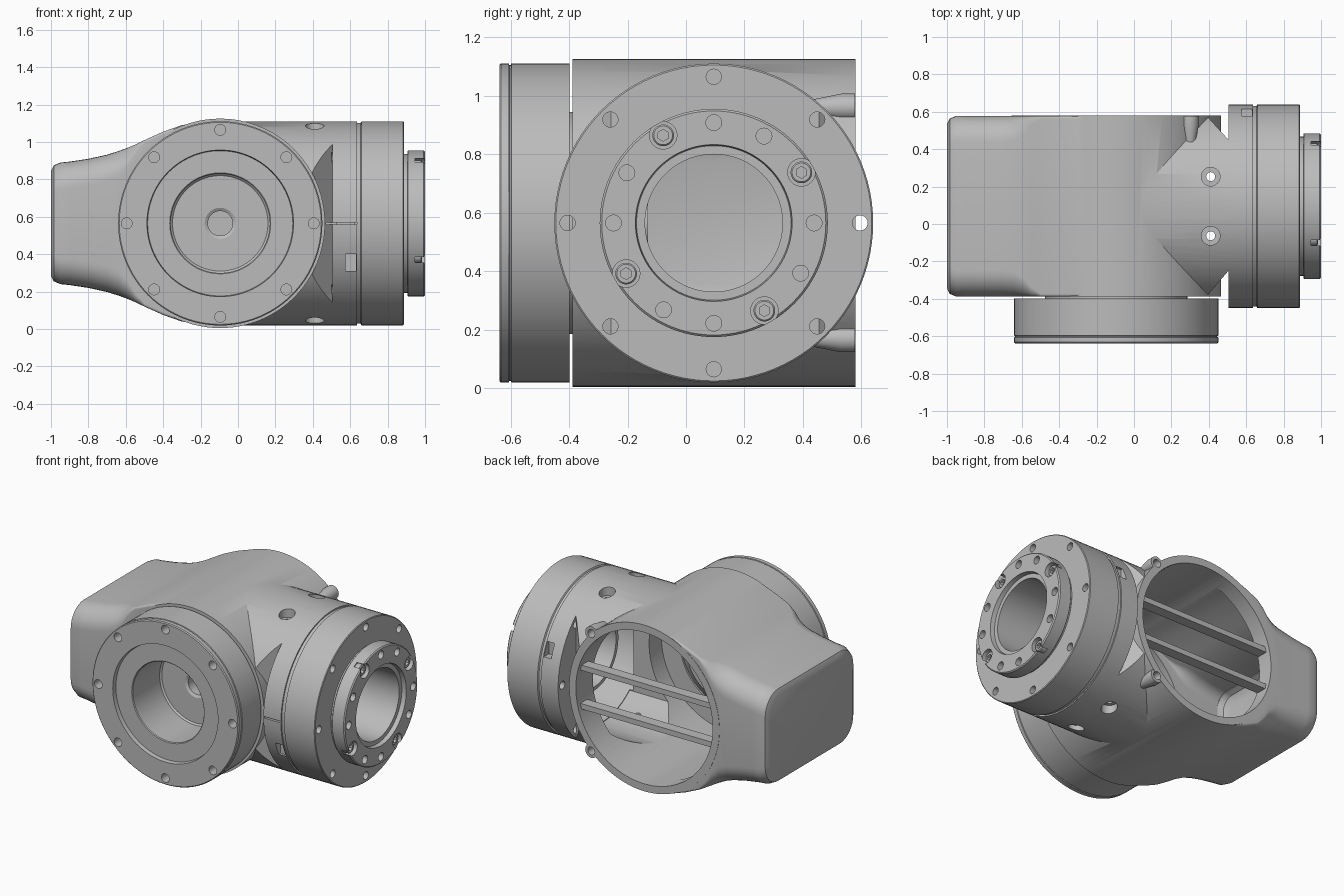
import bpy, bmesh, math
from mathutils import Vector, Matrix

if "Cube" in bpy.data.objects:
    bpy.data.objects.remove(bpy.data.objects["Cube"], do_unlink=True)

metal = bpy.data.materials.new("cast_grey")
metal.use_nodes = True
GREY = (0.5, 0.5, 0.5, 1)
metal.diffuse_color = GREY
metal.node_tree.nodes["Principled BSDF"].inputs["Base Color"].default_value = GREY

MID_Z, AXIS_X, AXIS_Y = 0.565, -0.095, 0.095
X, Y, Z = Vector((1, 0, 0)), Vector((0, 1, 0)), Vector((0, 0, 1))
MAIN = Vector((AXIS_X, 0, MID_Z))      # axis of the main barrel, along y
SIDE = Vector((0, AXIS_Y, MID_Z))      # axis of the side barrel, along x


def finish(name, bm):
    bmesh.ops.recalc_face_normals(bm, faces=bm.faces)
    mesh = bpy.data.meshes.new(name)
    bm.to_mesh(mesh)
    bm.free()
    mesh.materials.append(metal)
    obj = bpy.data.objects.new(name, mesh)
    bpy.context.scene.collection.objects.link(obj)
    return obj


def lathe(name, profile, axis, centres, steps=96, closed=False):
    """Turn a (radius, distance) profile around an axis at each centre."""
    bm = bmesh.new()
    radial = X if axis == Z else Z
    for c in centres:
        vs = [bm.verts.new(c + axis * t + radial * r) for r, t in profile]
        pairs = list(zip(vs, vs[1:]))
        if closed:
            pairs.append((vs[-1], vs[0]))
        es = [bm.edges.new(p) for p in pairs]
        bmesh.ops.spin(bm, geom=vs + es, cent=c, axis=axis, angle=math.tau,
                       steps=steps, use_duplicate=False)
    bmesh.ops.remove_doubles(bm, verts=bm.verts, dist=0.0001)
    return finish(name, bm)


def cyl(name, r, a, b, axis, centres, steps=96):
    return lathe(name, [(0, a), (r, a), (r, b), (0, b)], axis, centres, steps)


def box(name, lo, hi):
    lo, hi = Vector(lo), Vector(hi)
    bm = bmesh.new()
    size = Matrix.Diagonal((hi - lo).to_4d())
    bmesh.ops.create_cube(bm, size=1, matrix=Matrix.Translation((lo + hi) / 2) @ size)
    return finish(name, bm)


def prism(name, outline, lo, hi):
    """Extrude an (x, y) outline from height lo to hi."""
    bm = bmesh.new()
    face = bm.faces.new([bm.verts.new((x, y, lo)) for x, y in outline])
    top = bmesh.ops.extrude_face_region(bm, geom=[face], use_keep_orig=True)["geom"]
    bmesh.ops.translate(bm, vec=Z * (hi - lo),
                        verts=[v for v in top if isinstance(v, bmesh.types.BMVert)])
    return finish(name, bm)


def boolean(target, tool, op="DIFFERENCE"):
    mod = target.modifiers.new("cut", "BOOLEAN")
    mod.operation, mod.solver, mod.object = op, "EXACT", tool
    bpy.context.view_layer.update()
    graph = bpy.context.evaluated_depsgraph_get()
    mesh = bpy.data.meshes.new_from_object(target.evaluated_get(graph))
    target.modifiers.clear()
    target.data = mesh
    bpy.data.objects.remove(tool, do_unlink=True)


def smooth(obj):
    bpy.ops.object.select_all(action="DESELECT")
    obj.select_set(True)
    bpy.context.view_layer.objects.active = obj
    bpy.ops.object.shade_smooth_by_angle(angle=math.radians(28))


def circle(origin, u, v, radius, degrees):
    return [origin + radius * (u * math.cos(math.radians(d)) + v * math.sin(math.radians(d)))
            for d in degrees]


# x, half height, edge inset and corner share along the flared rear lobe
LOBE = [(-1.0, .28, .045, 1), (-.985, .31, .014, 1), (-.95, .325, 0, 1), (-.9, .33, 0, 1),
        (-.8, .345, 0, 1), (-.7, .367, 0, 1), (-.64, .386, 0, .95), (-.59, .404, 0, .7),
        (-.55, .421, 0, .35), (-.5, .445, 0, .1), (-.4, .49, 0, .1), (-.3, .525, 0, .1),
        (-.2, .54, 0, .1), (-.1, .54, 0, .1)]


def lobe(name, half_width, radius, wall):
    bm = bmesh.new()
    rings = []
    for x, h, inset, share in LOBE:
        h, w, corner = h - wall, half_width - inset, radius * share
        x += wall * (x < -.9)
        ring = []
        for k, (sy, sz) in enumerate([(1, 1), (-1, 1), (-1, -1), (1, -1)]):
            for i in range(9):
                a = math.radians(90 * k + 90 * i / 8)
                ring.append(bm.verts.new((x, AXIS_Y + sy * (w - corner) + corner * math.cos(a),
                                          MID_Z + sz * (h - corner) + corner * math.sin(a))))
        rings.append(ring)
    for a, b in zip(rings, rings[1:]):
        for i in range(len(a)):
            j = (i + 1) % len(a)
            bm.faces.new((a[i], a[j], b[j], b[i]))
    bm.faces.new(rings[0])
    bm.faces.new(rings[-1])
    return finish(name, bm)


# Housing: main barrel, flared lobe, tapered side barrel, collar and rear ears
housing = cyl("housing", .56, -.388, .58, Y, [MAIN])
boolean(housing, lobe("lobe", .483, .14, 0), "UNION")
side = cyl("side_barrel", .545, -.05, .57, X, [SIDE])
boolean(side, prism("taper", [(-.2, -.385), (.39, -.385), (.505, -.25), (.6, -.25),
                              (.6, .45), (.505, .45), (.39, .577), (-.2, .577)], -.2, 1.4),
        "INTERSECT")
boolean(housing, side, "UNION")
boolean(housing, cyl("collar", .545, .505, .635, X, [SIDE]), "UNION")
ears = circle(MAIN, X, Z, .56, (45, -45))
boolean(housing, lathe("ears", [(0, .36), (.012, .36), (.046, .53), (.046, .577), (0, .577)],
                       Y, ears, 32), "UNION")

# Hollow inside, open at the back
boolean(housing, cyl("main_cavity", .51, -.33, .65, Y, [MAIN]))
boolean(housing, lobe("lobe_cavity", .375, .08, .05))
inner = cyl("side_cavity", .46, 0, .56, X, [SIDE])
boolean(inner, box("clip", (-1, -.2, -1), (1, .4, 2)), "INTERSECT")
boolean(housing, inner)
boolean(housing, cyl("collar_cavity", .455, .53, .7, X, [SIDE]))
boolean(housing, cyl("front_opening", .37, -.5, -.2, Y, [MAIN]))

# Screw holes, clamp slit and notches
rim_holes = circle(SIDE, Y, Z, .5, range(0, 360, 45))
boolean(housing, cyl("ear_holes", .027, .48, .65, Y, ears, 24))
boolean(housing, cyl("rim_holes", .026, .5, .7, X, rim_holes, 24))
wells = [Vector((.41, AXIS_Y + s * .158, MID_Z)) for s in (-1, 1)]
boolean(housing, cyl("through_holes", .024, -.8, .8, Z, wells, 24))
for s in (-1, 1):
    boolean(housing, cyl("counterbores", .05, s * .475, s * .7, Z, wells, 32))
    y, z = AXIS_Y + s * .515, MID_Z + s * .21
    boolean(housing, box("notch", (.575, y - .05, z - .045), (.63, y + .05, z + .045)))
boolean(housing, box("slit", (.47, -.5, MID_Z - .005), (.66, -.235, MID_Z + .005)))
smooth(housing)

# Cross bars inside the rear opening
for label, s in (("upper", 1), ("lower", -1)):
    z = MID_Z + s * .13
    box(label + "_cross_bar", (AXIS_X - .505, .478, z - .018), (AXIS_X + .505, .55, z + .018))

# Front flange with stepped recess and central bore
front = lathe("front_flange", [
    (0, -.16), (.066, -.16), (.066, -.30), (.083, -.31), (.255, -.31), (.265, -.32),
    (.265, -.605), (.27, -.61), (.388, -.61), (.392, -.638), (.54, -.638), (.546, -.632),
    (.546, -.606), (.54, -.604), (.54, -.599), (.546, -.597), (.546, -.398),
    (.38, -.398), (.38, -.35), (.29, -.28), (.11, -.28), (.11, -.13), (0, -.13)], Y, [MAIN])
boolean(front, cyl("holes", .029, -.56, -.7, Y,
                   circle(MAIN, X, Z, .5, range(0, 360, 45)), 24))
smooth(front)

# Side end cap with raised bored flange
cap = lathe("side_end_cap", [
    (.455, .635), (.536, .635), (.536, .655), (.545, .66), (.545, .883), (.54, .887),
    (.372, .887), (.372, .905), (.385, .905), (.39, .91), (.39, .993), (.383, 1),
    (.268, 1), (.264, .97), (.235, .97), (.235, .62), (.26, .62), (.26, .8),
    (.455, .8)], X, [SIDE], closed=True)
boolean(cap, cyl("rim_holes", .026, .6, .95, X, rim_holes, 24))
big = range(30, 360, 90)
small = [d for d in range(0, 360, 30) if d not in big]
boolean(cap, cyl("small_holes", .027, .93, 1.05, X, circle(SIDE, Y, Z, .343, small), 24))
seats = circle(SIDE, Y, Z, .346, big)
boolean(cap, cyl("screw_seats", .047, .945, 1.05, X, seats, 32))
smooth(cap)

# Socket head screws
screws = lathe("socket_screws", [(0, .94), (.037, .94), (.037, .978), (.032, .983), (0, .983)],
               X, seats, 32)
boolean(screws, cyl("sockets", .02, .96, 1.05, X, seats, 6))
smooth(screws)
